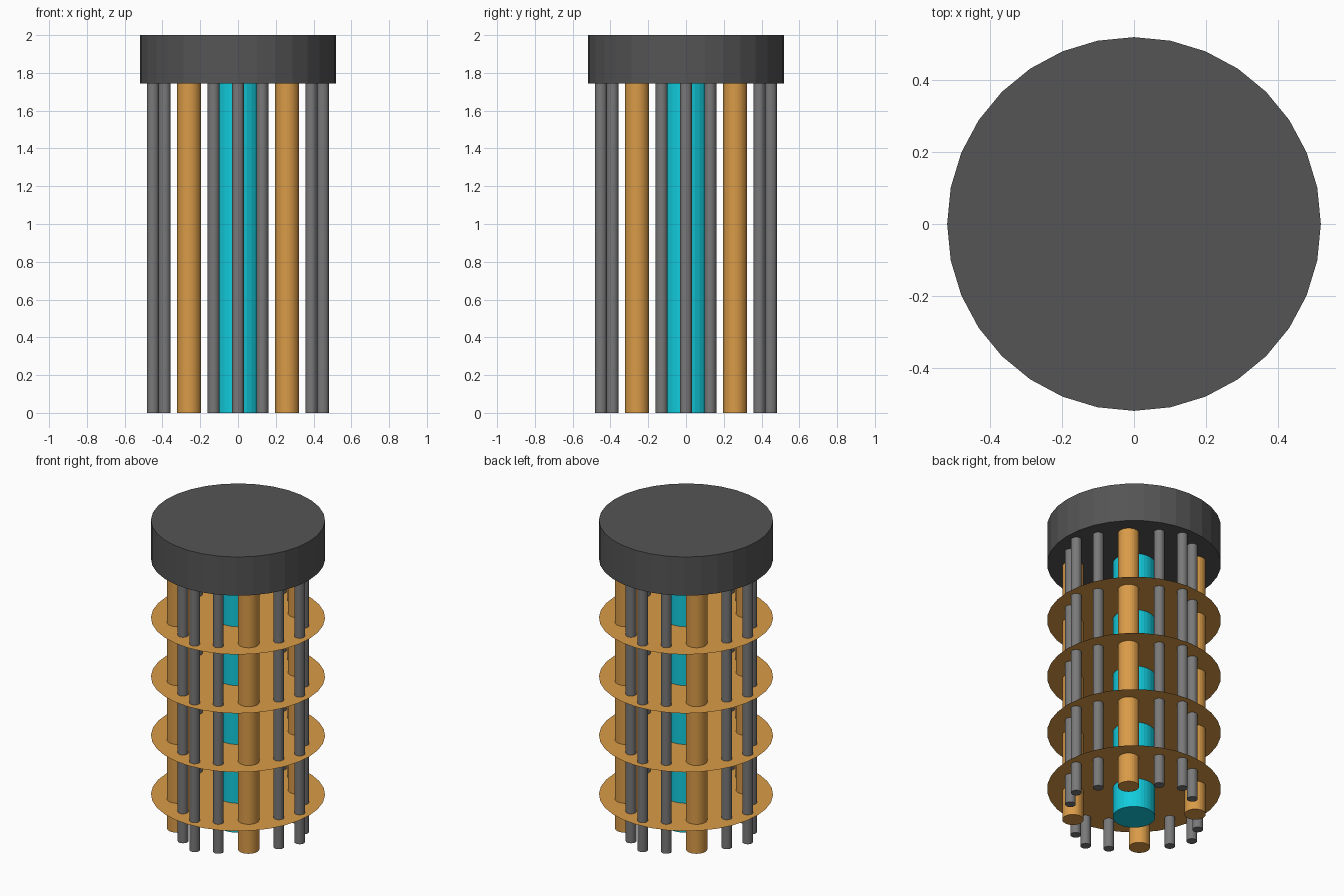
import bpy, bmesh
from mathutils import Matrix

if "Cube" in bpy.data.objects:
    bpy.data.objects.remove(bpy.data.objects["Cube"])

SIDES = 32
CAP_BOTTOM = 1.745


def material(name, rgb):
    m = bpy.data.materials.new(name)
    m.diffuse_color = (*rgb, 1)
    m.use_nodes = True
    m.node_tree.nodes["Principled BSDF"].inputs["Base Color"].default_value = m.diffuse_color
    return m


dark_grey = material("dark grey", (0.09, 0.09, 0.09))
mid_grey = material("mid grey", (0.19, 0.19, 0.19))
copper = material("copper orange", (0.70, 0.33, 0.065))
cyan = material("cyan", (0.006, 0.60, 0.72))


def add_object(name, bm, mat):
    mesh = bpy.data.meshes.new(name)
    bm.to_mesh(mesh)
    bm.free()
    mesh.materials.append(mat)
    bpy.context.collection.objects.link(bpy.data.objects.new(name, mesh))


def cylinder(name, x, y, radius, z0, z1, mat):
    bm = bmesh.new()
    bmesh.ops.create_cone(bm, cap_ends=True, segments=SIDES, radius1=radius,
                          radius2=radius, depth=z1 - z0,
                          matrix=Matrix.Translation((x, y, (z0 + z1) / 2)))
    add_object(name, bm, mat)


# Solid top cap and central core
cylinder("top_cap", 0, 0, 0.52, CAP_BOTTOM, 2.0, dark_grey)
cylinder("central_core", 0, 0, 0.127, 0, CAP_BOTTOM, cyan)

# Four thick rods on the diagonals
for x in (-0.259, 0.259):
    for y in (-0.259, 0.259):
        cylinder("thick_rod", x, y, 0.0635, 0, CAP_BOTTOM, copper)

# Thin rods: a group of three on each side
for a, b in ((0.388, -0.129), (0.45, 0), (0.388, 0.129)):
    for x, y in ((a, b), (-b, a), (-a, -b), (b, -a)):
        cylinder("thin_rod", x, y, 0.0317, 0, CAP_BOTTOM, mid_grey)

# Four paper-thin spacer discs, evenly spaced below the cap
for i in range(4):
    z = CAP_BOTTOM / 4.5 * (i + 0.5)
    bm = bmesh.new()
    bmesh.ops.create_circle(bm, cap_ends=True, segments=SIDES, radius=0.52,
                            matrix=Matrix.Translation((0, 0, z)))
    add_object("spacer_disc", bm, copper)
